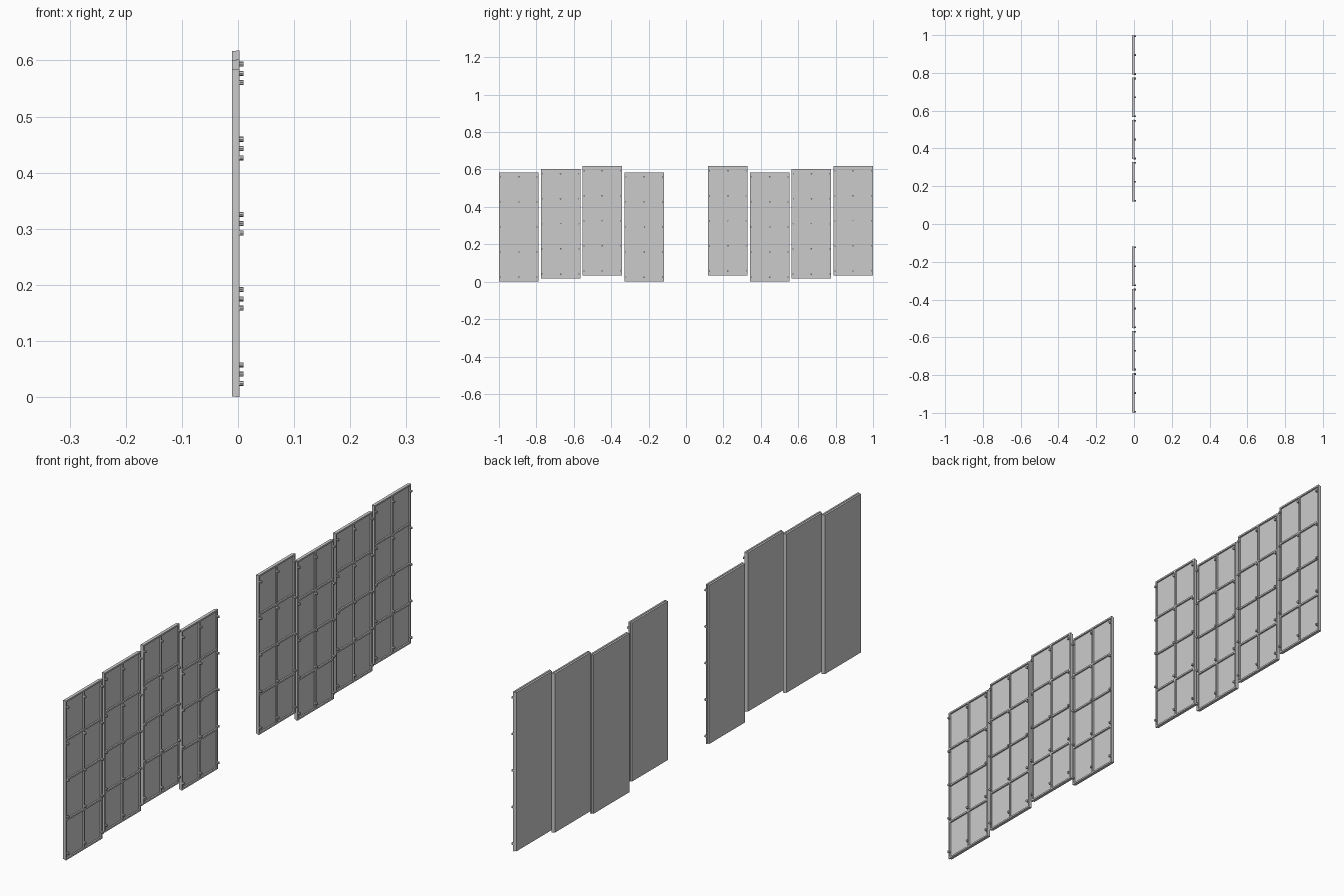
import bpy, bmesh, math
from mathutils import Matrix, Vector

if "Cube" in bpy.data.objects:
    bpy.data.objects.remove(bpy.data.objects["Cube"])

W, H = 0.211, 0.585          # panel size
PITCH, STEP = 0.2236, 0.0165  # column spacing, stagger height
RIB = 0.006


def box(bm, x0, x1, y0, y1, z0, z1):
    m = Matrix.Translation(((x0 + x1) / 2, (y0 + y1) / 2, (z0 + z1) / 2))
    m = m @ Matrix.Diagonal((x1 - x0, y1 - y0, z1 - z0, 1))
    bmesh.ops.create_cube(bm, size=1, matrix=m)


def mesh(name, build):
    bm = bmesh.new()
    build(bm)
    me = bpy.data.meshes.new(name)
    bm.to_mesh(me)
    bm.free()
    return me


# backing plate, slightly smaller than its trim
def plate(bm):
    box(bm, -0.0105, -0.003, -W / 2 + 0.0015, W / 2 - 0.0015, 0.0015, H - 0.0015)


# edge trim and dividing ribs on the +x face
def ribs(bm):
    x0, x1 = -0.0035, 0.0025
    for y in (-W / 2 + RIB / 2, 0, W / 2 - RIB / 2):
        box(bm, x0, x1, y - RIB / 2, y + RIB / 2, 0, H)
    for z in (RIB / 2, H / 4, H / 2, H * 3 / 4, H - RIB / 2):
        for s in (-1, 1):
            a, b = sorted((s * RIB / 2, s * (W / 2 - RIB)))
            box(bm, x0, x1, a, b, z - RIB / 2, z + RIB / 2)


# bolt heads, three columns by five rows
def bolts(bm):
    turn = Matrix.Rotation(math.pi / 2, 4, 'Y')
    for y in (-0.1, 0, 0.1):
        for i in range(5):
            pos = Vector((0.0055, y, H / 2 + (i - 2) * 0.134))
            bmesh.ops.create_cone(bm, cap_ends=True, segments=8, radius1=0.0045,
                                  radius2=0.0045, depth=0.008,
                                  matrix=Matrix.Translation(pos) @ turn)


parts = [mesh(n, f) for n, f in (("backing_plate", plate), ("panel_ribs", ribs),
                                 ("panel_bolts", bolts))]

# nine staggered columns with the middle one left open
for k in range(-4, 5):
    if k == 0:
        continue
    for me in parts:
        ob = bpy.data.objects.new(f"{me.name}_{k + 5}", me)
        ob.location = (0, k * PITCH, ((k + 4) % 3) * STEP)
        bpy.context.collection.objects.link(ob)
